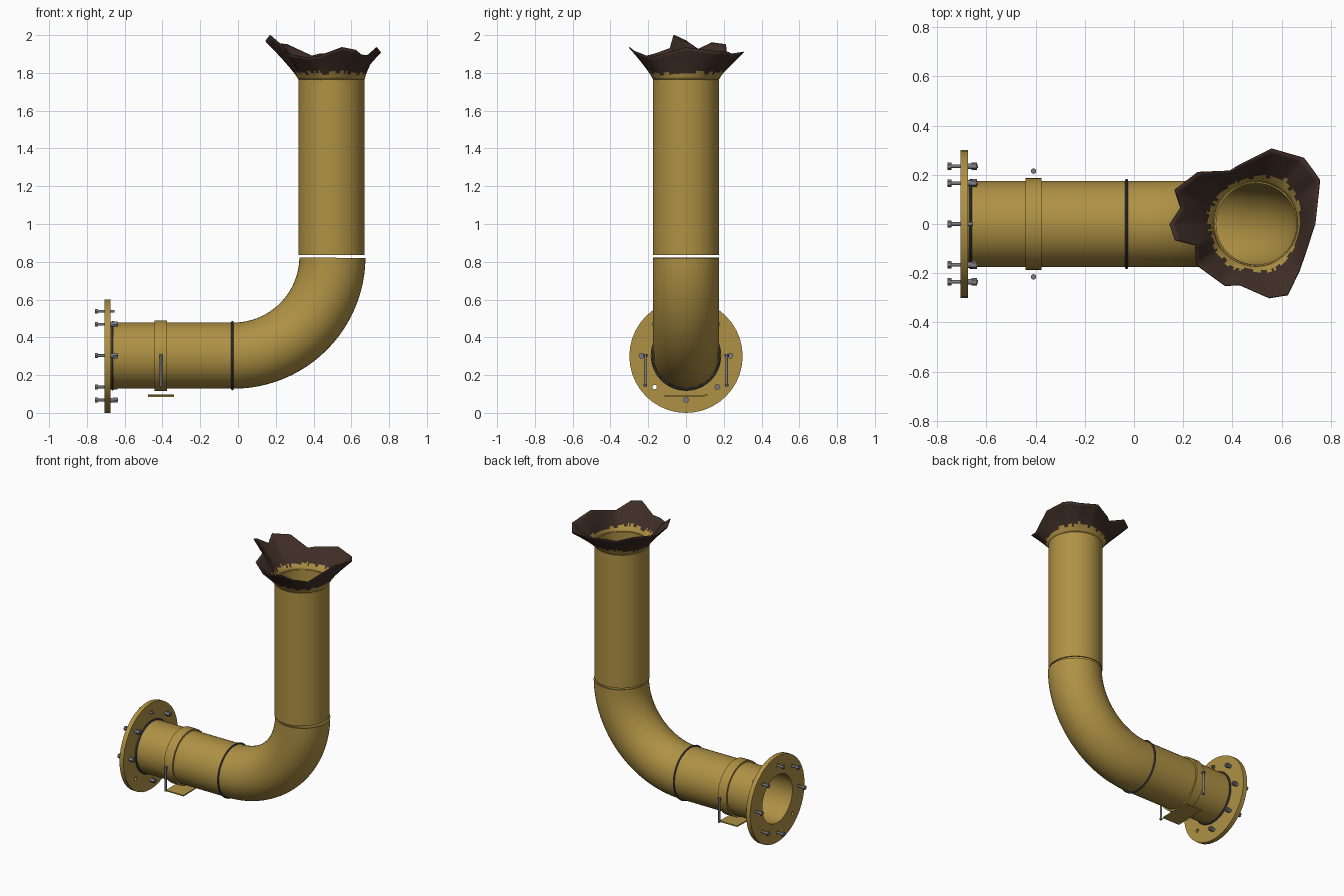
import bpy, bmesh, math, random
from mathutils import Vector, Matrix

if "Cube" in bpy.data.objects:
    bpy.data.objects.remove(bpy.data.objects["Cube"])

random.seed(4)
TAU = 2 * math.pi
AXIS_Z, RISER_X, R, BORE = 0.303, 0.495, 0.175, 0.166


def material(name, rgb):
    m = bpy.data.materials.new(name)
    m.diffuse_color = (*rgb, 1)
    m.use_nodes = True
    m.node_tree.nodes["Principled BSDF"].inputs["Base Color"].default_value = m.diffuse_color
    return m


GOLD = material("ochre paint", (0.43, 0.285, 0.058))
BROWN = material("burnt brown", (0.05, 0.027, 0.02))
STEEL = material("bolt steel", (0.2, 0.2, 0.225))
DARK = material("dark gasket", (0.07, 0.07, 0.08))


def finish(name, bm, mats, angle=35):
    bmesh.ops.recalc_face_normals(bm, faces=bm.faces)
    me = bpy.data.meshes.new(name)
    bm.to_mesh(me)
    bm.free()
    for m in mats:
        me.materials.append(m)
    ob = bpy.data.objects.new(name, me)
    bpy.context.collection.objects.link(ob)
    bpy.ops.object.select_all(action='DESELECT')
    bpy.context.view_layer.objects.active = ob
    ob.select_set(True)
    bpy.ops.object.shade_smooth_by_angle(angle=math.radians(angle))
    return ob


def skin(bm, rings, loop=False):
    """Join closed rings of points with quads; loop also joins last to first."""
    vs = [[bm.verts.new(p) for p in r] for r in rings]
    n = len(vs[0])
    for k in range(len(vs) if loop else len(vs) - 1):
        a, b = vs[k], vs[(k + 1) % len(vs)]
        for i in range(n):
            j = (i + 1) % n
            bm.faces.new((a[i], a[j], b[j], b[i]))
    return vs


def lathe(name, profile, origin, along_x, mat, n=48):
    """Spin a closed (distance along axis, radius) profile about x or z."""
    bm = bmesh.new()
    rings = []
    for d, r in profile:
        ring = []
        for i in range(n):
            c, s = r * math.cos(i * TAU / n), r * math.sin(i * TAU / n)
            ring.append(Vector(origin) + Vector((d, c, s) if along_x else (c, s, d)))
        rings.append(ring)
    skin(bm, rings, True)
    return finish(name, bm, [mat])


def tube(name, a, b, ro, ri, origin, along_x, mat):
    return lathe(name, [(a, ro), (b, ro), (b, ri), (a, ri)], origin, along_x, mat)


def rod(bm, centre, axis, radius, length, n=12):
    rot = Vector((0, 0, 1)).rotation_difference(Vector(axis)).to_matrix().to_4x4()
    bmesh.ops.create_cone(bm, cap_ends=True, segments=n, radius1=radius, radius2=radius,
                          depth=length, matrix=Matrix.Translation(centre) @ rot)


# Straight pipes and the collar
low = (0, 0, AXIS_Z)
tube("inlet_pipe", -0.69, -0.03, R, BORE, low, True, GOLD)
tube("clamp_collar", -0.442, -0.376, 0.187, R - 0.002, low, True, GOLD)
tube("riser_pipe", 0.835, 1.77, R, BORE, (RISER_X, 0, 0), False, GOLD)

# Gasket rings
for name, x in (("flange_gasket", -0.664), ("elbow_gasket", -0.03)):
    lathe(name, [(x + 0.006 * math.cos(a * TAU / 8), 0.178 + 0.006 * math.sin(a * TAU / 8))
                 for a in range(8)], low, True, DARK)

# Elbow: swept about a pivot, stopping just short of the riser to leave the gap
pivot, bend = Vector((-0.025, 0, 0.828)), 0.525
bm = bmesh.new()
rings = []
for radius, order in ((R, range(25)), (BORE, range(24, -1, -1))):
    for k in order:
        t = math.radians(89.3) * k / 24
        out = Vector((math.sin(t), 0, -math.cos(t)))
        rings.append([pivot + out * (bend + radius * math.cos(i * TAU / 48))
                      + Vector((0, radius * math.sin(i * TAU / 48), 0)) for i in range(48)])
skin(bm, rings, True)
finish("elbow", bm, [GOLD])

# Flange plate with bore and eight bolt holes
bolts = [(0.235 * math.cos(k * TAU / 8), AXIS_Z + 0.235 * math.sin(k * TAU / 8)) for k in range(8)]
bm = bmesh.new()
edges = []
for cy, cz, r, n in [(0, 0.3, 0.3, 40), (0, AXIS_Z, BORE, 48)] + [(y, z, 0.012, 12) for y, z in bolts]:
    vs = [bm.verts.new((-0.706, cy + r * math.cos(i * TAU / n), cz + r * math.sin(i * TAU / n)))
          for i in range(n)]
    edges += [bm.edges.new((vs[i], vs[(i + 1) % n])) for i in range(n)]
bmesh.ops.triangle_fill(bm, use_beauty=True, use_dissolve=False, edges=edges, normal=(-1, 0, 0))
ext = bmesh.ops.extrude_face_region(bm, geom=bm.faces[:], use_keep_orig=True)
bmesh.ops.translate(bm, vec=(0.031, 0, 0), verts=[g for g in ext["geom"] if isinstance(g, bmesh.types.BMVert)])
finish("flange", bm, [GOLD])

# Flange bolts: one is missing (lower front), the top one has lost its nut
X = (1, 0, 0)
for k, (y, z) in enumerate(bolts):
    if k == 5:
        continue
    bm = bmesh.new()
    end = -0.655 if k == 2 else -0.634
    rod(bm, (-0.75, y, z), X, 0.015, 0.016, 6)
    rod(bm, ((end - 0.75) / 2, y, z), X, 0.0075, end + 0.75)
    if k != 2:
        rod(bm, (-0.668, y, z), X, 0.012, 0.014)
        rod(bm, (-0.65, y, z), X, 0.016, 0.022, 6)
    finish(f"flange_bolt_{k}", bm, [STEEL])

# Loose clamp rods on both sides of the collar
for side, y in (("front", -0.215), ("back", 0.215)):
    bm = bmesh.new()
    rod(bm, (-0.408, y, 0.225), (0, 0, 1), 0.007, 0.165)
    rod(bm, (-0.408, y, 0.304), (0, 0, 1), 0.012, 0.014, 6)
    rod(bm, (-0.408, y, 0.147), (0, 0, 1), 0.009, 0.012, 6)
    finish(f"clamp_rod_{side}", bm, [STEEL])

# Saddle plate hanging under the collar, slightly tilted
bm = bmesh.new()
bmesh.ops.create_cube(bm, size=1, matrix=Matrix.Translation((-0.408, 0, 0.09))
                      @ Matrix.Rotation(math.radians(1.2), 4, 'X') @ Matrix.Diagonal((0.136, 0.23, 0.008, 1)))
finish("saddle_plate", bm, [GOLD])

# Torn, burnt lip: the riser end blends out to a ragged rim
RIM = [(.146, 0, 1.97), (.168, -.065, 2.0), (.25, -.085, 1.93), (.255, -.166, 1.90), (.37, -.25, 1.88),
       (.43, -.247, 1.89), (.55, -.30, 1.935), (.625, -.288, 1.92), (.673, -.187, 1.88), (.735, 0, 1.935),
       (.755, .178, 1.91), (.726, .22, 1.91), (.69, .268, 1.89), (.56, .305, 1.91), (.43, .24, 1.9),
       (.39, .215, 1.89), (.26, .21, 1.95), (.166, .138, 1.96), (.19, .065, 1.925)]
SUB, ROWS = 5, 10
rim = []
for i, p in enumerate(RIM):
    q = RIM[(i + 1) % len(RIM)]
    rim += [Vector(p).lerp(Vector(q), s / SUB) for s in range(SUB)]
rings = []
for k in range(ROWS + 1):
    t = k / ROWS
    ring = []
    for p in rim:
        d = Vector((p.x - RISER_X, p.y, 0))
        r = R - 0.003 + (d.length - R + 0.003) * t ** 1.15
        d.normalize()
        ring.append(Vector((RISER_X, 0, 1.765)) + d * r + Vector((0, 0, (p.z - 1.765) * t)))
    rings.append(ring)
bm = bmesh.new()
skin(bm, rings)
for f in bm.faces:  # paint survives below a ragged line
    f.material_index = int(f.calc_center_median().z > 1.802 + random.uniform(-0.012, 0.012))
lip = finish("torn_lip", bm, [GOLD, BROWN], 60)
sol = lip.modifiers.new("wall", 'SOLIDIFY')
sol.thickness, sol.offset = 0.006, 0
